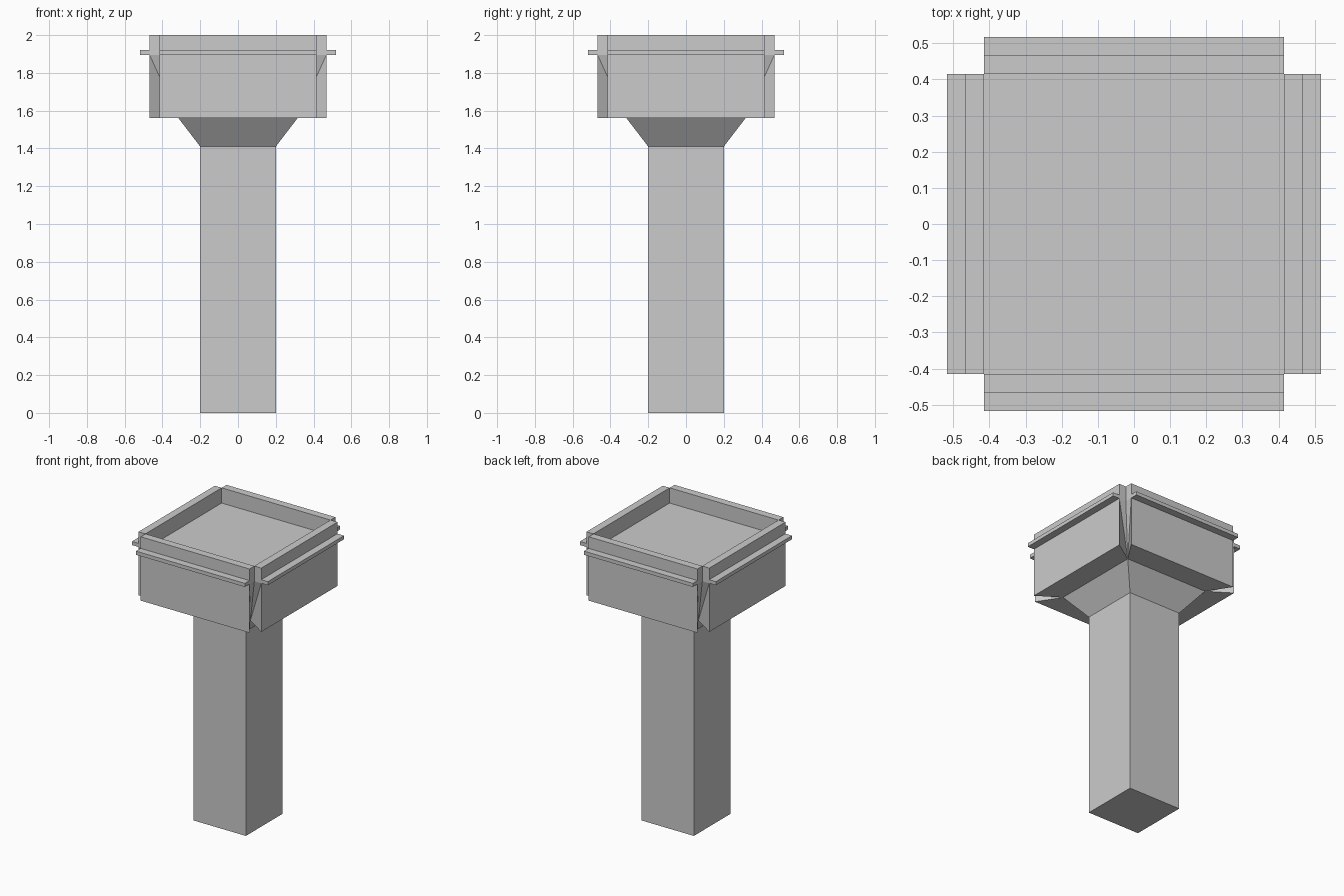
import bpy, bmesh
from mathutils import Matrix
from math import pi

if "Cube" in bpy.data.objects:
    bpy.data.objects.remove(bpy.data.objects["Cube"])

POST, NECK, HEAD, OUT, LEDGE = 0.2, 0.315, 0.415, 0.468, 0.518
Z_POST, Z_NECK, Z_TRAY, Z_LEDGE, TOP = 1.41, 1.56, 1.895, 1.92, 2.0


def finish(name, bm):
    bmesh.ops.recalc_face_normals(bm, faces=bm.faces)
    mesh = bpy.data.meshes.new(name)
    bm.to_mesh(mesh)
    bm.free()
    obj = bpy.data.objects.new(name, mesh)
    bpy.context.collection.objects.link(obj)
    return obj


# Post, flared neck and tapered tray core: stacked square rings
bm = bmesh.new()
rings = [[bm.verts.new((sx * r, sy * r, z))
          for sx, sy in ((-1, -1), (1, -1), (1, 1), (-1, 1))]
         for r, z in ((POST, 0), (POST, Z_POST), (NECK, Z_NECK), (HEAD, Z_TRAY))]
for a, b in zip(rings, rings[1:]):
    for i in range(4):
        j = (i + 1) % 4
        bm.faces.new((a[i], a[j], b[j], b[i]))
bm.faces.new(rings[0])
bm.faces.new(rings[-1])
finish("post_and_tray", bm)

# Side panel profile: half width, distance from centre, height
profile = [(NECK, NECK, Z_NECK), (HEAD, OUT, Z_NECK), (HEAD, OUT, Z_TRAY),
           (HEAD, LEDGE, Z_TRAY), (HEAD, LEDGE, Z_LEDGE), (HEAD, OUT, Z_LEDGE),
           (HEAD, OUT, TOP), (HEAD, HEAD, TOP), (HEAD, HEAD, Z_TRAY)]

# Four side panels with ledge and raised rim
for k, side in enumerate(("front", "right", "back", "left")):
    bm = bmesh.new()
    ends = [[bm.verts.new((s * w, -d, z)) for w, d, z in profile] for s in (-1, 1)]
    l, r = ends
    for i in range(len(profile) - 1):
        bm.faces.new((l[i], l[i + 1], r[i + 1], r[i]))
    for e in ends:
        bm.faces.new(e[2:])
        bm.faces.new((e[0], e[1], e[2]))
        bm.faces.new((e[0], e[2], e[8]))
    bm.transform(Matrix.Rotation(k * pi / 2, 4, 'Z'))
    finish(side + "_panel", bm)
